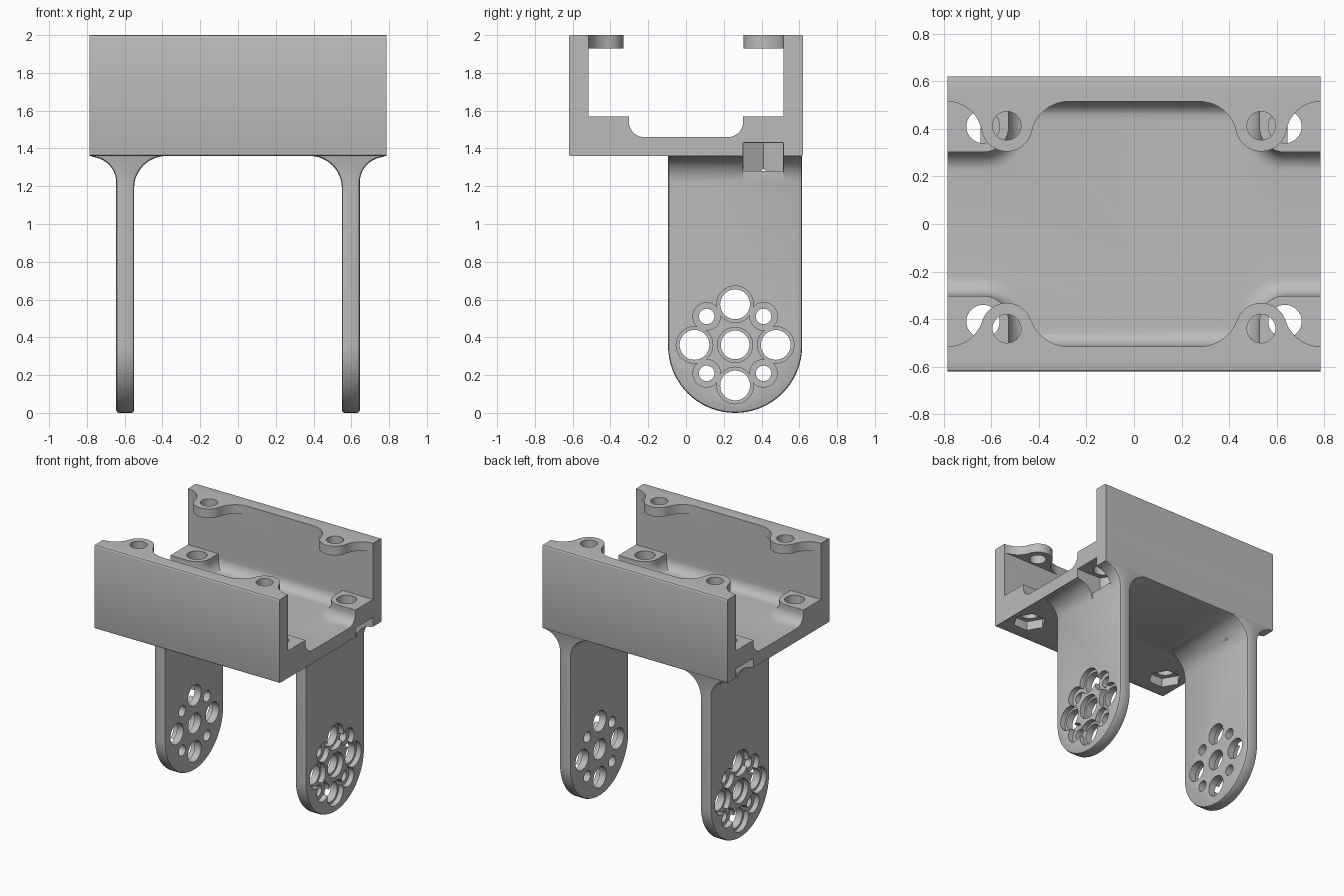
import bpy, bmesh
from math import sin, cos, pi, radians, atan2, degrees
from mathutils import Vector

if "Cube" in bpy.data.objects:
    bpy.data.objects.remove(bpy.data.objects["Cube"])

grey = bpy.data.materials.new("plain grey")
grey.use_nodes = True
grey.diffuse_color = (0.5, 0.5, 0.5, 1)
grey.node_tree.nodes["Principled BSDF"].inputs["Base Color"].default_value = (0.5, 0.5, 0.5, 1)


def loft(name, rings):
    """Closed solid through rings of equal point count."""
    bm = bmesh.new()
    loops = [[bm.verts.new(p) for p in ring] for ring in rings]
    n = len(loops[0])
    for lo, hi in zip(loops, loops[1:]):
        for i in range(n):
            j = (i + 1) % n
            bm.faces.new((lo[i], lo[j], hi[j], hi[i]))
    bm.faces.new(loops[0])
    bm.faces.new(loops[-1])
    bmesh.ops.recalc_face_normals(bm, faces=bm.faces)
    mesh = bpy.data.meshes.new(name)
    bm.to_mesh(mesh)
    bm.free()
    mesh.materials.append(grey)
    ob = bpy.data.objects.new(name, mesh)
    bpy.context.collection.objects.link(ob)
    return ob


def prism(name, pts, axis, a, b):
    """Extrude a 2D outline along one axis from a to b."""
    def place(p, t):
        c = list(p)
        c.insert("xyz".index(axis), t)
        return Vector(c)
    return loft(name, [[place(p, t) for p in pts] for t in (a, b)])


def arc(cx, cy, r, a0, a1, n=12):
    return [(cx + r * cos(radians(a0 + (a1 - a0) * i / n)),
             cy + r * sin(radians(a0 + (a1 - a0) * i / n))) for i in range(n + 1)]


def circle(cx, cy, r, n=36):
    return arc(cx, cy, r, 0, 360 * (n - 1) / n, n - 1)


def apply(ob, mod):
    bpy.context.view_layer.objects.active = ob
    bpy.ops.object.modifier_apply(modifier=mod.name)


def combine(ob, other, operation):
    mod = ob.modifiers.new("boolean", "BOOLEAN")
    mod.object, mod.operation, mod.solver = other, operation, "EXACT"
    apply(ob, mod)
    bpy.data.objects.remove(other)


HALF_X, HALF_Y, WALL = 0.785, 0.62, 0.515
BOTTOM, FLOOR, PAD, TOP = 1.36, 1.46, 1.57, 2.0
EDGE, FILLET = 0.012, 0.08
HOLE_X, HOLE_Y = 0.635, 0.41
LEG_Y, LEG_R = 0.26, 0.355

# Channel: right half of the section, mirrored to the left
e = EDGE
half = (arc(HALF_Y - e, BOTTOM + e, e, -90, 0, 3)
        + arc(HALF_Y - e, TOP - e, e, 0, 90, 3)
        + [(WALL, TOP)]
        + arc(WALL - FILLET, FLOOR + FILLET, FILLET, 0, -90, 10))
section = half + [(-y, z) for y, z in reversed(half)]
bracket = prism("bracket", section, "x", -HALF_X, HALF_X)


# Leg: flared strip cut to a round-ended tongue, with softened edges
def make_leg(sx):
    outer = arc(0.78, BOTTOM - 0.14, 0.135, 90, 180)
    inner = arc(0.38, BOTTOM - 0.17, 0.17, 0, 90)
    outline = [(0.78, 1.41)] + outer + [(0.645, -0.1), (0.55, -0.1)] + inner + [(0.38, 1.41)]
    leg = prism("leg", [(sx * x, z) for x, z in outline], "y", -0.3, 0.8)
    tongue = arc(LEG_Y, LEG_R, LEG_R, 180, 360, 36) + [(LEG_Y + LEG_R, 1.4), (LEG_Y - LEG_R, 1.4)]
    combine(leg, prism("tongue", tongue, "x", -1, 1), "INTERSECT")
    mod = leg.modifiers.new("soft edges", "BEVEL")
    mod.width, mod.segments, mod.limit_method = 0.014, 2, "ANGLE"
    mod.angle_limit = radians(40)
    apply(leg, mod)
    return leg


# Screw pad: rounded block with a fillet flowing into the floor
def make_pad(sx, sy):
    def ring(d, z):
        pts = ([(HALF_X, 0.56), (HALF_X, HOLE_Y - 0.108 - d)]
               + arc(HOLE_X, HOLE_Y, 0.108 + d, -90, -180)
               + [(HOLE_X - 0.108 - d, 0.56)])
        return [(sx * x, sy * y, z) for x, y in pts]
    curve = arc(FILLET, FLOOR + FILLET, FILLET, 180, 270, 8)
    return loft("pad", [ring(0, PAD)] + [ring(d, z) for d, z in curve] + [ring(FILLET, 1.42)])


# Ear: round lug blended into the wall by two tangent arcs
def make_ear(sx, sy, cy):
    cx, r, h = 0.535, 0.108, WALL - cy

    def blend(dx):
        rad = (dx * dx + h * h - r * r) / (2 * (r + h))
        return rad, degrees(atan2(WALL - rad - cy, dx))
    ro, ao = blend(HALF_X - cx)
    ri, ai = blend(0.26)
    pts = ([(HALF_X, 0.56)] + arc(HALF_X, WALL - ro, ro, 90, 180 + ao)
           + arc(cx, cy, r, ao, -180 - ai, 20)[1:-1]
           + arc(cx - 0.26, WALL - ri, ri, -ai, 90) + [(cx - 0.26, 0.56)])
    ear = prism("ear", [(sx * x, sy * y) for x, y in pts], "z", 1.93, TOP)
    combine(ear, prism("ear_hole", circle(sx * cx, sy * cy, 0.06), "z", 1.8, 2.1), "DIFFERENCE")
    return ear


for sx in (-1, 1):
    combine(bracket, make_leg(sx), "UNION")
    for sy, ear_y in ((-1, 0.44), (1, 0.413)):
        combine(bracket, make_pad(sx, sy), "UNION")
        combine(bracket, make_ear(sx, sy, ear_y), "UNION")

# Screw holes, hexagonal nut pockets and side slots above the legs
for sx in (-1, 1):
    for sy in (-1, 1):
        x, y = sx * HOLE_X, sy * HOLE_Y
        cutters = [prism("screw_hole", circle(x, y, 0.07), "z", 1.38, 1.7),
                   prism("nut_pocket", circle(x, y, 0.12, 6), "z", 1.28, 1.43)]
        if sy > 0:
            slot = [(0.303, 1.15), (0.515, 1.15), (0.515, 1.431), (0.303, 1.431)]
            cutters.append(prism("nut_slot", slot, "x", sx * 0.646, sx * 0.9))
        for cutter in cutters:
            combine(bracket, cutter, "DIFFERENCE")

# Hole pattern in the legs, recessed from the outer faces
pattern = [(0, 0, 0.076, 0.093)]
for k in range(4):
    a = k * pi / 2
    pattern.append((0.215 * cos(a), 0.215 * sin(a), 0.079, 0.097))
    a += pi / 4
    pattern.append((0.213 * cos(a), 0.213 * sin(a), 0.041, 0.073))
for dy, dz, bore, recess in pattern:
    y, z = LEG_Y + dy, 0.36 + dz
    combine(bracket, prism("bore", circle(y, z, bore), "x", -0.9, 0.9), "DIFFERENCE")
    for sx in (-1, 1):
        combine(bracket, prism("recess", circle(y, z, recess), "x", sx * 0.605, sx * 0.9), "DIFFERENCE")

bpy.ops.object.select_all(action="DESELECT")
bracket.select_set(True)
bpy.context.view_layer.objects.active = bracket
bpy.ops.object.shade_smooth_by_angle(angle=radians(30))
